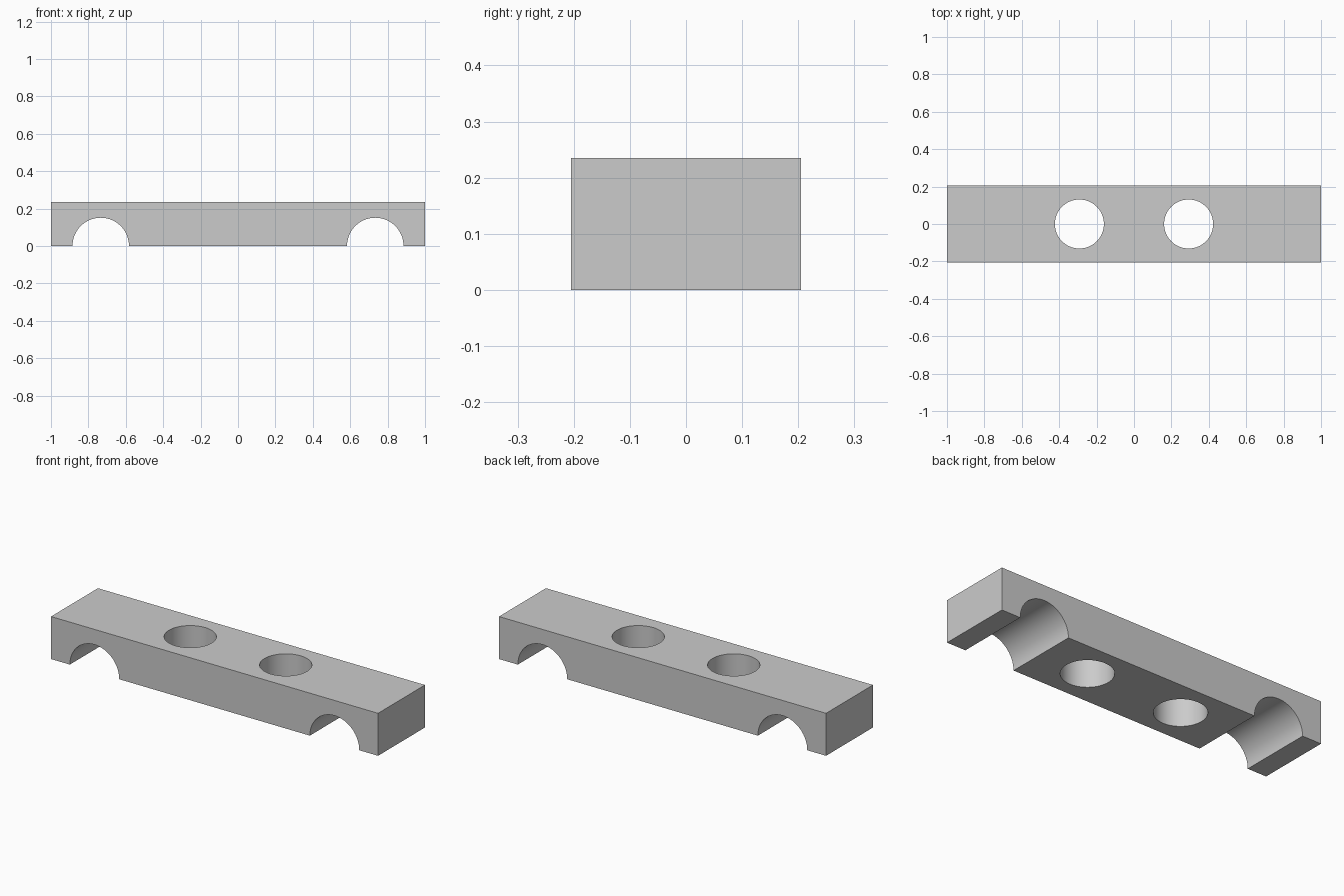
import bpy
import bmesh
import math

if "Cube" in bpy.data.objects:
    bpy.data.objects.remove(bpy.data.objects["Cube"], do_unlink=True)

HALF_LENGTH, HALF_DEPTH, HEIGHT = 1.0, 0.205, 0.235
ARCH_X, ARCH_RADIUS = 0.734, 0.151
HOLE_X, HOLE_RADIUS = 0.292, 0.131

grey = bpy.data.materials.new("plain grey")
grey.use_nodes = True
colour = (0.6, 0.6, 0.6, 1)
grey.diffuse_color = colour
grey.node_tree.nodes["Principled BSDF"].inputs["Base Color"].default_value = colour


def arch(center_x, steps=32):
    """Half circle on the bottom edge, from left to right."""
    angles = [math.pi * (1 - i / steps) for i in range(steps + 1)]
    return [(center_x + ARCH_RADIUS * math.cos(a), ARCH_RADIUS * math.sin(a))
            for a in angles]


# Block: front profile with two arched channels, extruded front to back
profile = [(-HALF_LENGTH, 0), *arch(-ARCH_X), *arch(ARCH_X),
           (HALF_LENGTH, 0), (HALF_LENGTH, HEIGHT), (-HALF_LENGTH, HEIGHT)]
bm = bmesh.new()
front = bm.faces.new([bm.verts.new((x, -HALF_DEPTH, max(z, 0))) for x, z in profile])
extruded = bmesh.ops.extrude_face_region(bm, geom=[front])["geom"]
back_verts = [v for v in extruded if isinstance(v, bmesh.types.BMVert)]
bmesh.ops.translate(bm, verts=back_verts, vec=(0, 2 * HALF_DEPTH, 0))
bmesh.ops.recalc_face_normals(bm, faces=bm.faces[:])
mesh = bpy.data.meshes.new("clamp_block")
bm.to_mesh(mesh)
bm.free()
mesh.materials.append(grey)
block = bpy.data.objects.new("clamp_block", mesh)
bpy.context.collection.objects.link(block)

# Two round through holes
for side in (-1, 1):
    bpy.ops.mesh.primitive_cylinder_add(
        vertices=64, radius=HOLE_RADIUS, depth=1,
        location=(side * HOLE_X, 0, HEIGHT / 2))
    cutter = bpy.context.object
    cutter.name = "hole_cutter"
    cutter.hide_render = True
    cutter.data.materials.append(grey)
    bpy.context.view_layer.objects.active = block
    cut = block.modifiers.new("hole", "BOOLEAN")
    cut.operation = "DIFFERENCE"
    cut.solver = "EXACT"
    cut.object = cutter
    bpy.ops.object.modifier_apply(modifier=cut.name)
    bpy.data.objects.remove(cutter, do_unlink=True)

# Smooth channel and hole walls, sharp edges elsewhere
bpy.ops.object.select_all(action="DESELECT")
block.select_set(True)
bpy.context.view_layer.objects.active = block
bpy.ops.object.shade_smooth_by_angle(angle=math.radians(30))
